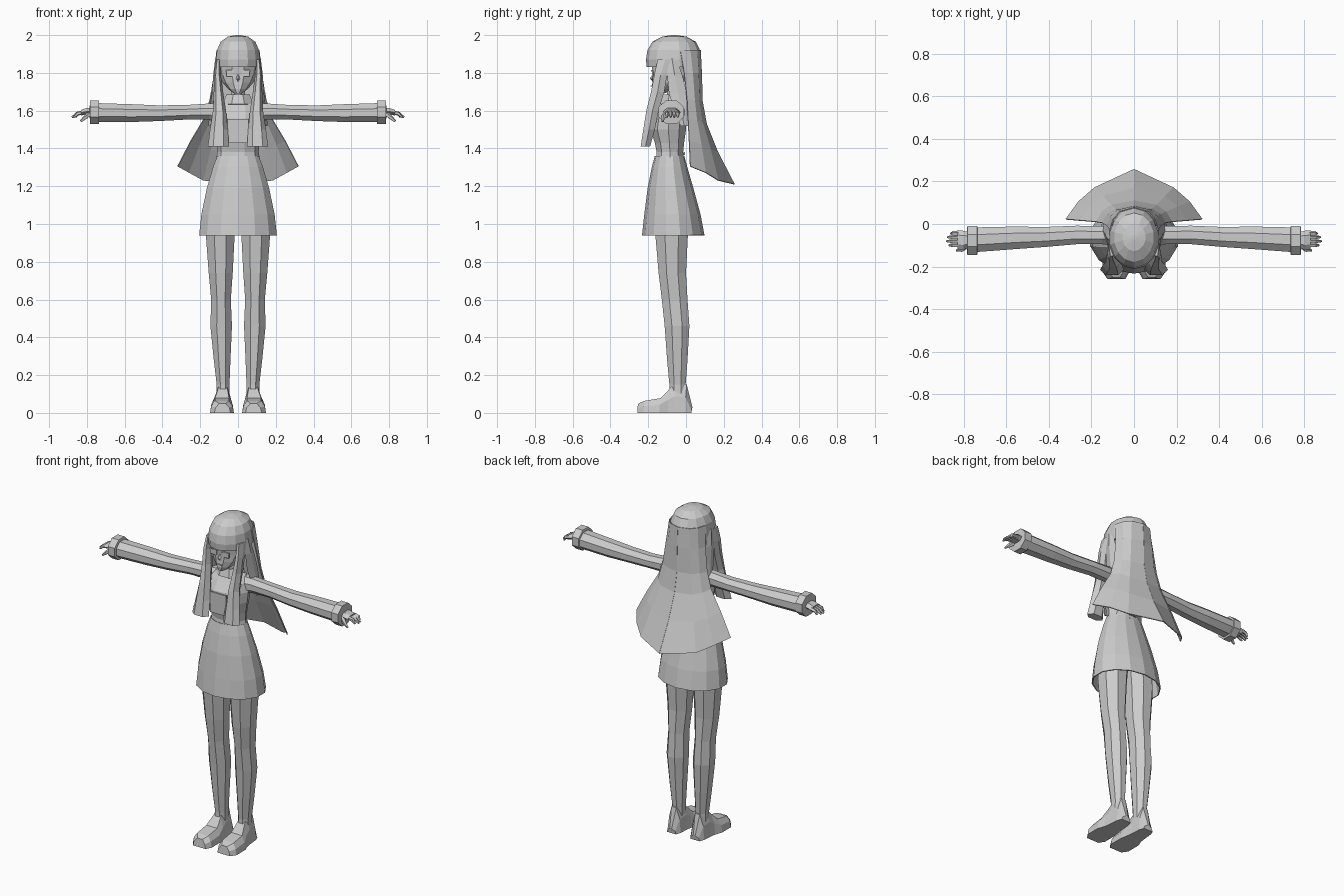
import bpy, bmesh, math
from mathutils import Vector

grey = bpy.data.materials.new("plain_grey")
grey.diffuse_color = (0.6, 0.6, 0.6, 1)


def loft(name, rings, closed=True, caps=True, mirror=False, thick=0):
    """Skin a list of equal-length point rings, flat shaded."""
    bm = bmesh.new()
    rows = [[bm.verts.new(p) for p in r] for r in rings]
    n = len(rows[0])
    for a, b in zip(rows, rows[1:]):
        for i in range(n if closed else n - 1):
            j = (i + 1) % n
            bm.faces.new((a[i], a[j], b[j], b[i]))
    if closed and caps:
        bm.faces.new(rows[0])
        bm.faces.new(rows[-1])
    bmesh.ops.recalc_face_normals(bm, faces=bm.faces)
    me = bpy.data.meshes.new(name)
    bm.to_mesh(me)
    bm.free()
    me.materials.append(grey)
    ob = bpy.data.objects.new(name, me)
    bpy.context.collection.objects.link(ob)
    if thick:
        m = ob.modifiers.new("thickness", 'SOLIDIFY')
        m.thickness, m.offset = thick, 0
    if mirror:
        m = ob.modifiers.new("mirror", 'MIRROR')
        m.merge_threshold = 0.0001
    return ob


def oval(x0, x1, y0, y1, z, n=8, turn=0.5):
    """Horizontal ring that fills the given bounds."""
    k = 1 / math.cos(math.pi / n) if turn else 1
    return [((x0 + x1) / 2 + k * (x1 - x0) / 2 * math.sin(math.tau * (i + turn) / n),
             (y0 + y1) / 2 - k * (y1 - y0) / 2 * math.cos(math.tau * (i + turn) / n), z)
            for i in range(n)]


def oval_x(x, y0, y1, z0, z1, n=8):
    """Upright ring across the arm."""
    return [(x, p[0], p[1]) for p in oval(y0, y1, z0, z1, 0, n)]


def tube(name, pts, n=5, mirror=True):
    """Tube through (point, radius) pairs running outward."""
    rings = []
    for i, (p, r) in enumerate(pts):
        a, b = Vector(pts[max(i - 1, 0)][0]), Vector(pts[min(i + 1, len(pts) - 1)][0])
        q = (b - a).to_track_quat('Z', 'Y')
        rings.append([Vector(p) + q @ Vector((r * math.cos(math.tau * k / n),
                     r * math.sin(math.tau * k / n), 0)) for k in range(n)])
    return loft(name, rings, mirror=mirror)


def plate(name, x0, x1, y, z0, z1, d=0.008, mirror=False):
    return loft(name, [[(x0, v, z0), (x1, v, z0), (x1, v, z1), (x0, v, z1)]
                       for v in (y - d / 2, y + d / 2)], mirror=mirror)


# Legs: (inner x, outer x, front y, back y, z)
loft("leg", [oval(*s) for s in [
    (.045, .115, -.09, .0, .08), (.045, .113, -.088, -.002, .15),
    (.04, .128, -.1, .008, .28), (.032, .146, -.113, .018, .46),
    (.038, .142, -.128, .008, .6), (.028, .155, -.145, 0, .74),
    (.018, .17, -.162, .01, .94), (.005, .165, -.16, .01, 1.08)]], mirror=True)

# Shoes, lofted from toe to heel: (y, inner x, outer x, height)
loft("shoe", [[(a, y, 0), (b, y, 0), (b - .006, y, h * .55), (b - .026, y + .006, h),
               (a + .026, y + .006, h), (a + .006, y, h * .55)]
              for y, a, b, h in [(-.258, .04, .125, .05), (-.225, .022, .148, .064),
                                 (-.14, .022, .148, .078), (-.095, .03, .132, .125),
                                 (-.06, .035, .127, .16), (-.002, .038, .122, .15),
                                 (.028, .048, .112, .03)]], mirror=True)

# Skirt, open underneath
loft("skirt", [oval(-w, w, f, b, z, 14, 0) for w, f, b, z in [
    (.208, -.23, .095, .94), (.196, -.218, .074, 1.05), (.166, -.2, .036, 1.19),
    (.133, -.178, .004, 1.3), (.11, -.162, -.012, 1.36)]], caps=False, thick=.006)

# Torso
loft("torso", [oval(-w, w, f, b, z, 10) for w, f, b, z in [
    (.118, -.165, -.008, 1.3), (.104, -.155, -.015, 1.38), (.108, -.165, -.01, 1.43),
    (.122, -.188, .0, 1.5), (.125, -.178, .002, 1.56), (.12, -.14, .0, 1.61),
    (.09, -.115, -.01, 1.645), (.05, -.095, -.025, 1.665)]])
plate("chest_panel", -.055, .055, -.19, 1.43, 1.555)
for i, z in enumerate((1.33, 1.365)):
    plate("back_lace_%d" % i, -.025, .025, -.009, z, z + .015)

# Neck and collar
loft("neck", [oval(-.036, .036, -.1, -.028, z, 8) for z in (1.63, 1.76)])
loft("collar", [oval(-w, w, f, b, z, 8) for w, f, b, z in [
    (.078, -.135, .0, 1.635), (.058, -.118, -.012, 1.685)]], caps=False, thick=.008)

# Sleeves, cuffs
loft("sleeve", [oval_x(*s) for s in [
    (.07, -.1, -.005, 1.53, 1.64), (.15, -.095, -.01, 1.552, 1.638),
    (.27, -.095, -.008, 1.553, 1.63), (.42, -.108, -.014, 1.545, 1.628),
    (.56, -.118, -.012, 1.54, 1.634), (.745, -.132, -.016, 1.54, 1.64)]], mirror=True)
loft("cuff", [oval_x(*s) for s in [
    (.735, -.138, -.014, 1.535, 1.648), (.737, -.146, -.01, 1.53, 1.655),
    (.783, -.146, -.01, 1.53, 1.655), (.785, -.11, -.04, 1.56, 1.625)]], mirror=True)

# Hands
loft("palm", [oval_x(*s, 6) for s in [
    (.77, -.105, -.045, 1.575, 1.612), (.8, -.115, -.038, 1.578, 1.614),
    (.83, -.112, -.035, 1.575, 1.604)]], mirror=True)
for i, (y, tip) in enumerate([(-.1, .868), (-.081, .88), (-.062, .876), (-.044, .86)]):
    tube("finger_%d" % i, [((.822, y, 1.59), .011), ((.85, y, 1.584), .011),
                           ((tip, y, 1.565), .005)])
tube("thumb", [((.785, -.105, 1.583), .013), ((.808, -.12, 1.565), .012),
               ((.833, -.124, 1.543), .006)])

# Head with a pointed chin, nose, eyes and mouth
loft("head", [oval(-w, w, f, b, z, 10) for w, f, b, z in [
    (.018, -.178, -.12, 1.69), (.05, -.182, -.05, 1.715), (.078, -.178, -.01, 1.75),
    (.094, -.176, .03, 1.79), (.1, -.18, .05, 1.83), (.102, -.18, .05, 1.88)]])
tube("nose", [((0, -.172, 1.79), .006), ((0, -.182, 1.768), .01),
              ((0, -.176, 1.755), .004)], 4, False)
plate("eye", .02, .062, -.177, 1.782, 1.808, mirror=True)
plate("eyelid", .016, .066, -.18, 1.808, 1.815, mirror=True)
plate("mouth", -.016, .016, -.183, 1.727, 1.732)
tube("ear", [((.085, -.06, 1.785), .022), ((.106, -.05, 1.79), .012)], 6)

# Hair cap with a straight fringe
loft("hair_cap", [oval(-w, w, f, b, z, 14, 0) for w, f, b, z in [
    (.118, -.208, .08, 1.83), (.12, -.212, .08, 1.87), (.114, -.204, .074, 1.92),
    (.094, -.178, .052, 1.965), (.055, -.127, .003, 1.992), (.01, -.075, -.052, 2.0)]])

# Back hair: half section runs from the front edge to the centre, per height
rows = []
for z, w, f, mx, my, b, drop in [
        (1.92, .112, -.03, .065, .058, .076, 0), (1.8, .124, -.01, .075, .065, .082, 0),
        (1.66, .148, .005, .085, .07, .086, .01), (1.56, .178, .01, .105, .088, .108, .03),
        (1.44, .25, .016, .145, .13, .168, .06), (1.305, .32, .022, .185, .17, .256, .095)]:
    rows.append([(w, f, z), ((w + mx) / 2 + .008, (f + my) / 2 + .008, z - drop * .35),
                 (mx, my, z - drop * .78), (0, b, z - drop)])
loft("back_hair", rows, closed=False, mirror=True, thick=.005)

# Side strands by the ears
loft("side_strand", [[(x, f, z), (x + .012, (f + b) / 2, z), (x, b, z),
                      (x - .012, (f + b) / 2, z)] for x, f, b, z in [
    (.108, -.1, -.05, 1.88), (.119, -.1, -.02, 1.79), (.126, -.09, .006, 1.69),
    (.138, -.06, .012, 1.6), (.145, -.03, .01, 1.52)]], mirror=True)

# Long front locks: (inner x, outer x, front y, back y, z)
loft("front_lock", [oval(*s, 6) for s in [
    (.095, .115, -.15, -.07, 1.87), (.093, .125, -.168, -.1, 1.79),
    (.082, .125, -.185, -.115, 1.7), (.068, .128, -.21, -.145, 1.6),
    (.06, .142, -.226, -.165, 1.5), (.055, .152, -.24, -.19, 1.41)]], mirror=True)
